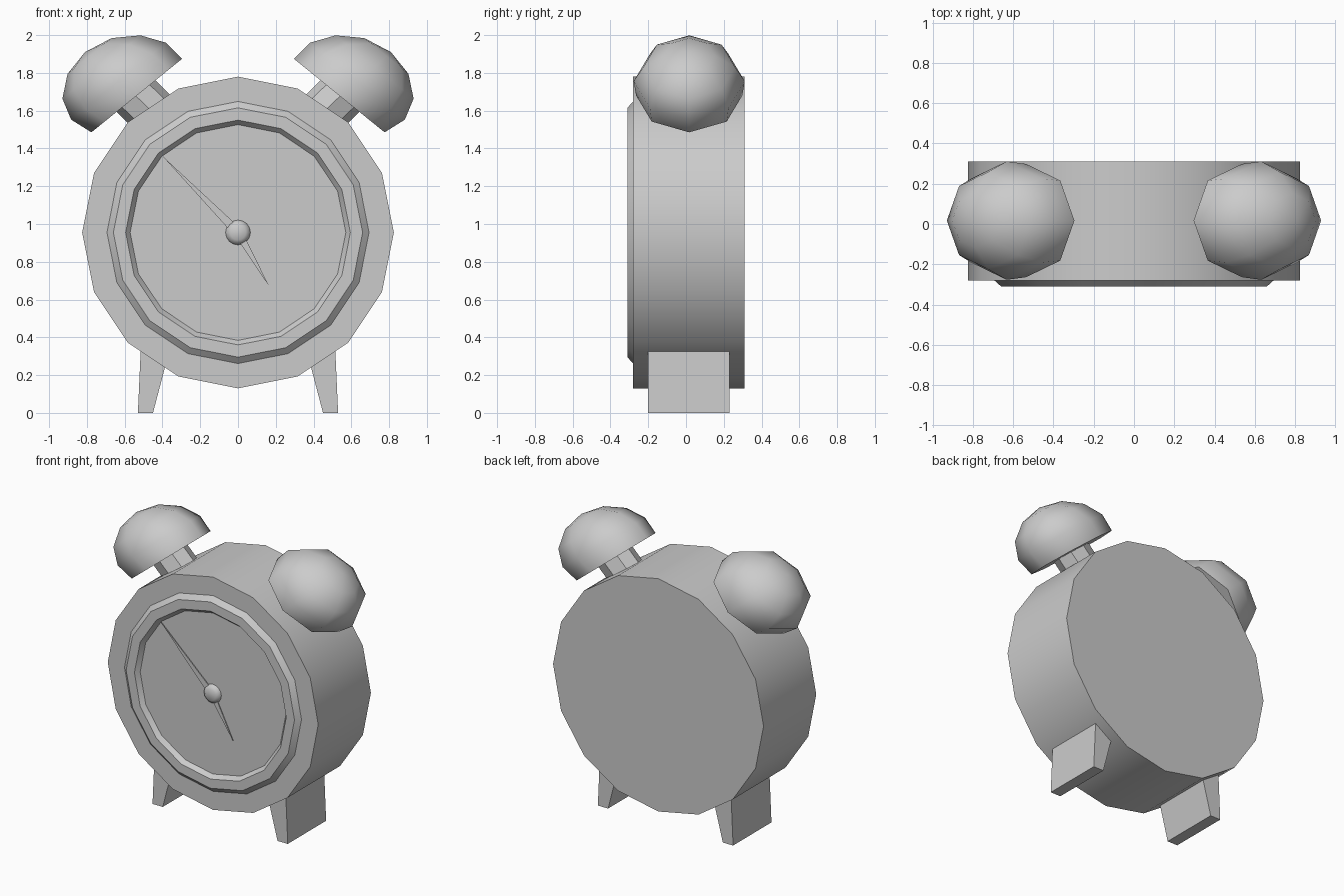
import bpy, bmesh
from math import sin, cos, tau, radians
from mathutils import Vector as V

if "Cube" in bpy.data.objects:
    bpy.data.objects.remove(bpy.data.objects["Cube"])

CZ = 0.955   # height of the dial centre
MID = 0.017  # depth centre of bells and legs


def loft(name, rings, caps=(True, True), mirror=False, smooth=None):
    """Skin equal-sized closed rings of points; optionally mirror in x."""
    bm = bmesh.new()
    loops = [[bm.verts.new(p) for p in r] for r in rings]
    n = len(loops[0])
    for a, b in zip(loops, loops[1:]):
        for i in range(n):
            j = (i + 1) % n
            bm.faces.new((a[i], a[j], b[j], b[i]))
    if caps[0]:
        bm.faces.new(loops[0])
    if caps[1]:
        bm.faces.new(loops[-1])
    bmesh.ops.remove_doubles(bm, verts=bm.verts, dist=1e-5)
    bmesh.ops.recalc_face_normals(bm, faces=bm.faces)
    me = bpy.data.meshes.new(name)
    bm.to_mesh(me)
    bm.free()
    ob = bpy.data.objects.new(name, me)
    bpy.context.collection.objects.link(ob)
    if smooth:
        bpy.ops.object.select_all(action='DESELECT')
        ob.select_set(True)
        bpy.context.view_layer.objects.active = ob
        bpy.ops.object.shade_smooth_by_angle(angle=radians(smooth))
    if mirror:
        ob.modifiers.new("Mirror", 'MIRROR').use_clip = False
    return ob


def dial_ring(r, y, n=16):
    return [V((r * sin(tau * k / n), y, CZ + r * cos(tau * k / n))) for k in range(n)]


# Bell frame: rim plane direction T, outward direction U, rim centre C
T, U, C = V((.777, 0, -.63)), V((.63, 0, .777)), V((.536, MID, 1.68))


def bell_ring(r, axial, shift, n=8):
    c = C + U * axial + T * shift
    return [c + T * (r * cos(tau * k / n)) + V((0, .91 * r * sin(tau * k / n), 0))
            for k in range(n)]


# Drum body
loft("clock_body", [dial_ring(.825, -.28), dial_ring(.825, .31)], smooth=40)

# Raised bevelled bezel
loft("dial_bezel", [dial_ring(r, y) for r, y in
                    ((.695, -.279), (.66, -.31), (.595, -.31), (.57, -.279))],
     caps=(False, False), smooth=30)

# Hub at the dial centre
loft("hand_hub", [dial_ring(r, y) for r, y in ((.066, -.279), (.062, -.293), (.04, -.31))],
     smooth=40)


# Tapered hands
def hand(name, tip, half_width):
    d = V((tip[0], 0, tip[1] - CZ)).normalized()
    side = V((d.z, 0, -d.x)) * half_width
    base = V((0, 0, CZ)) + d * .03
    tri = [base - side, base + side, V((tip[0], 0, tip[1]))]
    loft(name, [[p + V((0, y, 0)) for p in tri] for y in (-.288, -.294)])


hand("minute_hand", (-.40, 1.36), .023)
hand("hour_hand", (.165, .67), .02)

# Bells, slightly leaning domes
loft("bells", [bell_ring(*p) for p in
               ((.309, 0, 0), (.323, .12, .027), (.266, .235, .05),
                (.15, .32, .062), (0, .351, .068))],
     caps=(True, False), mirror=True, smooth=60)

# Bell stems
loft("bell_stems", [bell_ring(.133, .03, .008), bell_ring(.133, -.24, -.022)], mirror=True)

# Splayed legs
leg = ((.45, 0), (.53, 0), (.512, .4), (.345, .4))
loft("legs", [[V((x, y, z)) for x, z in leg] for y in (-.2, .23)], mirror=True)
